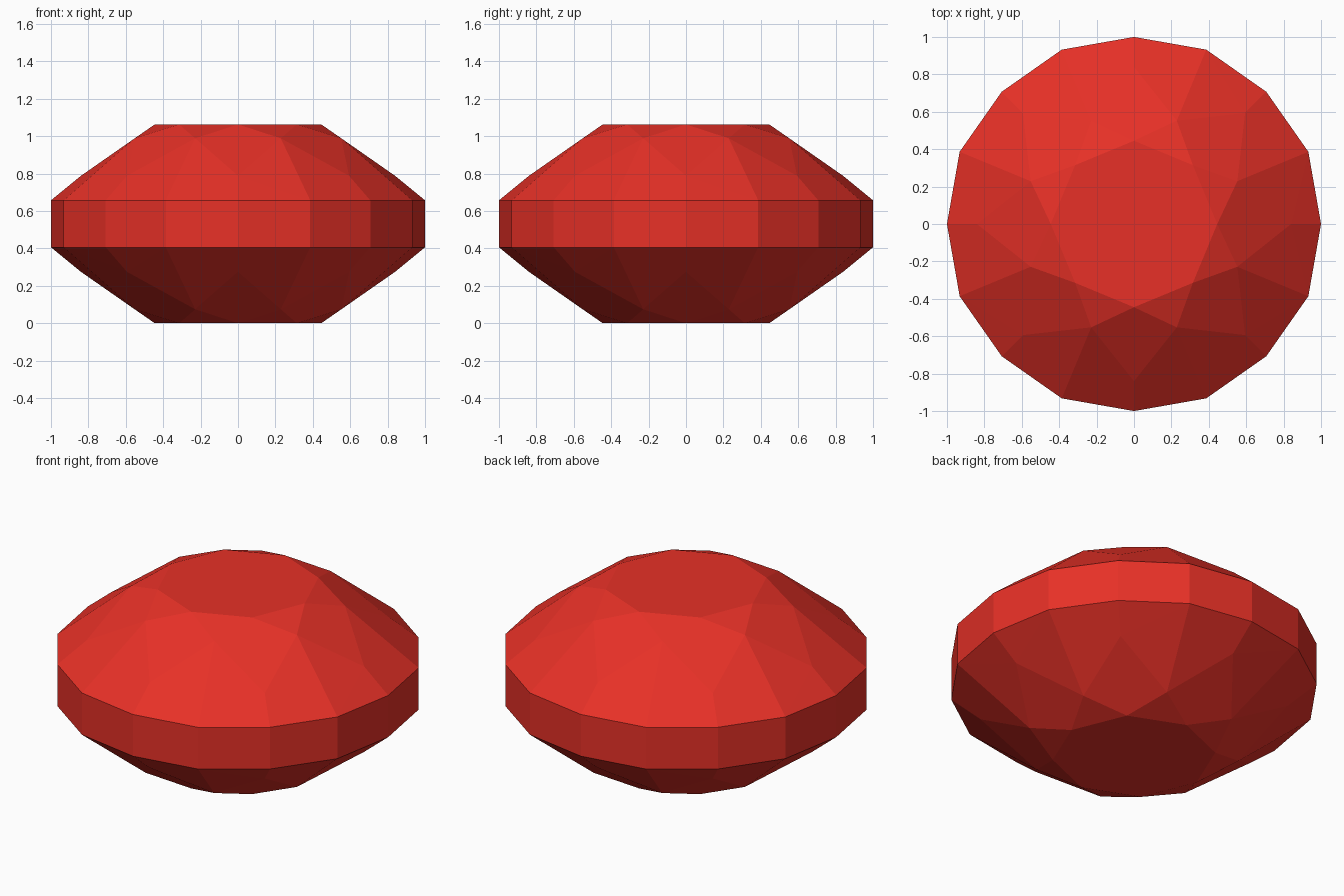
import bpy, bmesh
from math import cos, sin, pi

if "Cube" in bpy.data.objects:
    bpy.data.objects.remove(bpy.data.objects["Cube"])

MID = 0.5315          # height of the mirror plane
bm = bmesh.new()


def ring(radii, z, start, step):
    """Points around the axis, in steps of 22.5 degrees; radii alternate."""
    out = []
    for n, i in enumerate(range(start, 16, step)):
        r = radii[n % len(radii)]
        out.append(bm.verts.new((r * cos(i * pi / 8), r * sin(i * pi / 8), z)))
    return out


def facets(sign):
    """Brilliant-cut half: table, stars, kites and girdle facets."""
    table = ring([0.445], MID + sign * 0.5315, 0, 2)
    star = ring([0.598], MID + sign * 0.457, 1, 2)
    kite = ring([0.84], MID + sign * 0.2565, 0, 2)
    girdle = ring([1.0, 1.009], MID + sign * 0.1255, 0, 1)
    bm.faces.new(table)
    for i in range(8):
        j = (i + 1) % 8
        g0, g1, g2 = girdle[2 * i], girdle[2 * i + 1], girdle[2 * j]
        bm.faces.new((table[i], star[i], table[j]))
        bm.faces.new((table[i], star[i - 1], kite[i], star[i]))
        bm.faces.new((star[i], kite[i], g1))
        bm.faces.new((star[i], g1, kite[j]))
        bm.faces.new((kite[i], g0, g1))
        bm.faces.new((kite[j], g1, g2))
    return girdle


# crown, pavilion and the straight girdle band between them
upper, lower = facets(1), facets(-1)
for i in range(16):
    j = (i + 1) % 16
    bm.faces.new((lower[i], lower[j], upper[j], upper[i]))
bmesh.ops.recalc_face_normals(bm, faces=bm.faces[:])

mesh = bpy.data.meshes.new("gemstone")
bm.to_mesh(mesh)
bm.free()
gem = bpy.data.objects.new("gemstone", mesh)
bpy.context.collection.objects.link(gem)

# red gem material
red = bpy.data.materials.new("gem_red")
red.diffuse_color = (0.8, 0.03, 0.02, 1)
red.use_nodes = True
red.node_tree.nodes["Principled BSDF"].inputs["Base Color"].default_value = red.diffuse_color
mesh.materials.append(red)
